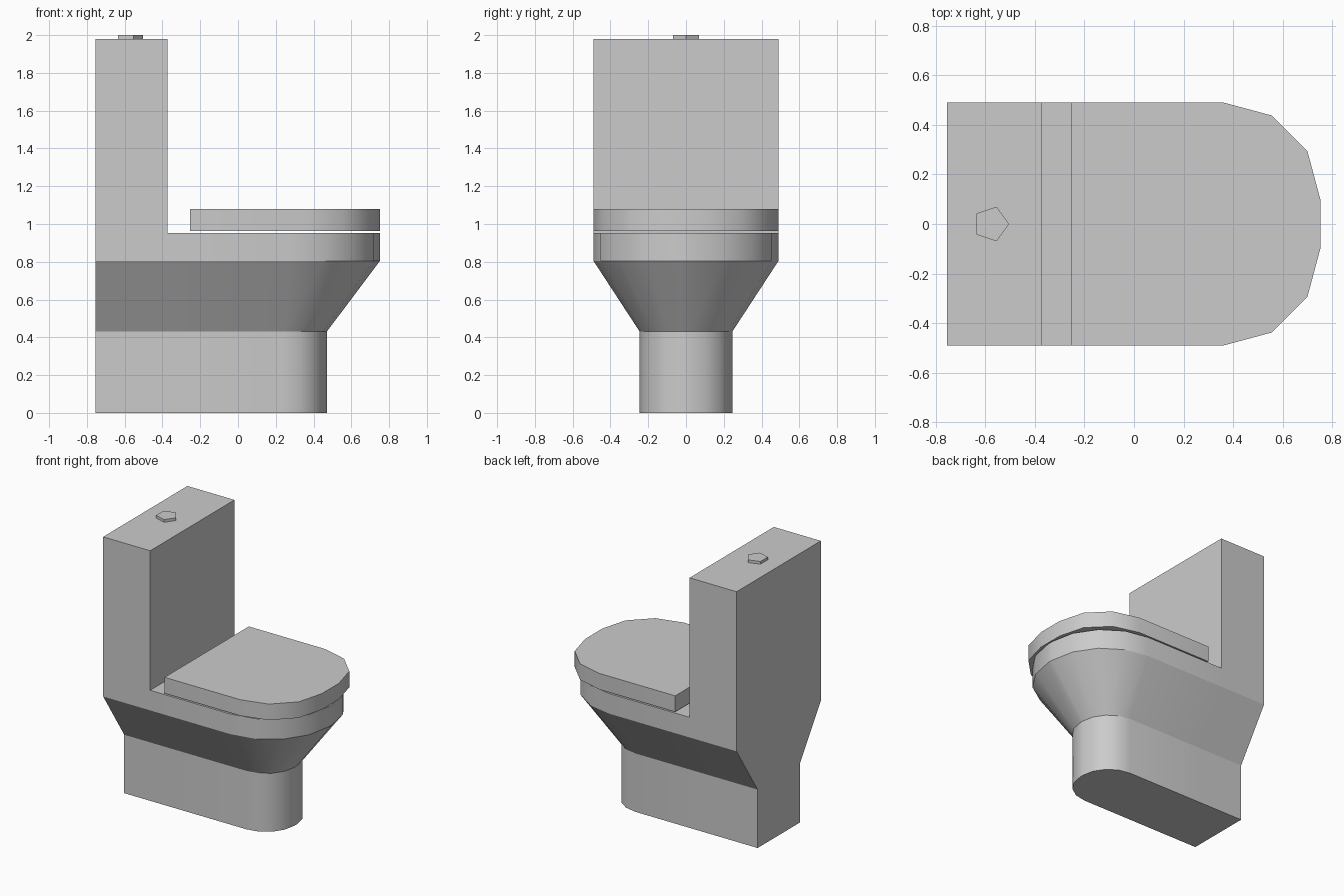
import bpy, bmesh
from math import sin, cos, pi, radians

if "Cube" in bpy.data.objects:
    bpy.data.objects.remove(bpy.data.objects["Cube"])


def section(back, front, half, radius, steps, split=None):
    """D-shaped outline, counter-clockwise: square back, rounded front corners."""
    cx, cy = front - radius, half - radius
    right = [(back, -half)]
    if split is not None:
        right.append((split, -half))
    for i in range(steps + 1):
        a = -pi / 2 + i * pi / 2 / steps
        right.append((cx + radius * cos(a), -cy + radius * sin(a)))
    return right + [(x, -y) for x, y in reversed(right)]


def ring(bm, outline, z):
    return [bm.verts.new((x, y, z)) for x, y in outline]


def bridge(bm, low, high):
    n = len(low)
    for i in range(n):
        j = (i + 1) % n
        bm.faces.new((low[i], low[j], high[j], high[i]))


def finish(bm, name):
    bmesh.ops.recalc_face_normals(bm, faces=bm.faces)
    mesh = bpy.data.meshes.new(name)
    bm.to_mesh(mesh)
    bm.free()
    obj = bpy.data.objects.new(name, mesh)
    bpy.context.collection.objects.link(obj)
    bpy.ops.object.select_all(action='DESELECT')
    obj.select_set(True)
    bpy.context.view_layer.objects.active = obj
    bpy.ops.object.shade_smooth_by_angle(angle=radians(32))


def prism(name, outline, z0, z1):
    bm = bmesh.new()
    low, high = ring(bm, outline, z0), ring(bm, outline, z1)
    bridge(bm, low, high)
    bm.faces.new(low[::-1])
    bm.faces.new(high)
    finish(bm, name)


BACK, TANK_FRONT, HALF = -0.755, -0.372, 0.49

# Pedestal, flared bowl and rim, with the tank rising from the back
bm = bmesh.new()
foot = section(BACK, 0.47, 0.245, 0.23, 4, TANK_FRONT)
rim = section(BACK, 0.752, HALF, 0.47, 4, TANK_FRONT)
rings = [ring(bm, foot, 0), ring(bm, foot, 0.43),
         ring(bm, rim, 0.805), ring(bm, rim, 0.953)]
for low, high in zip(rings, rings[1:]):
    bridge(bm, low, high)
bm.faces.new(rings[0][::-1])
top = rings[-1]
bm.faces.new(top[1:-1])
seat_back = [top[0], top[1], top[-2], top[-1]]
tank_top = ring(bm, [(v.co.x, v.co.y) for v in seat_back], 1.98)
bridge(bm, seat_back, tank_top)
bm.faces.new(tank_top)
finish(bm, "bowl_and_tank")

# Closed lid floating just above the rim
prism("lid", section(-0.255, 0.752, HALF, 0.39, 3), 0.962, 1.08)

# Five-sided flush button
prism("flush_button", [(-0.577 + 0.073 * cos(i * 2 * pi / 5), 0.073 * sin(i * 2 * pi / 5))
                       for i in range(5)], 1.98, 2.0)
